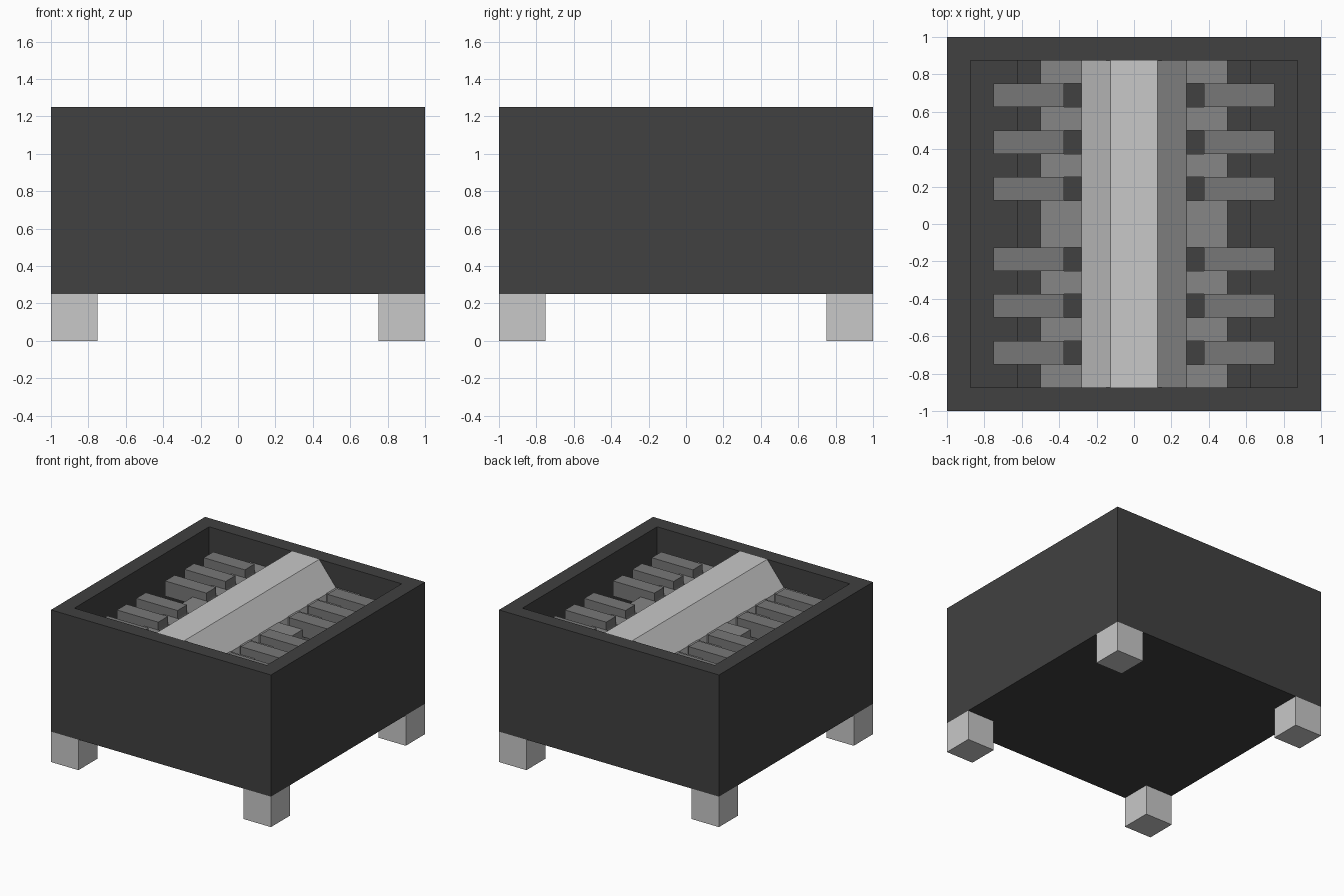
import bpy
import bmesh

cube = bpy.data.objects.get("Cube")
if cube:
    bpy.data.objects.remove(cube, do_unlink=True)


def material(name, value):
    mat = bpy.data.materials.new(name)
    mat.use_nodes = True
    color = (value, value, value, 1)
    mat.diffuse_color = color
    mat.node_tree.nodes["Principled BSDF"].inputs["Base Color"].default_value = color
    return mat


charcoal = material("charcoal", 0.052)
light_grey = material("light grey", 0.58)
mid_grey = material("mid grey", 0.24)
pipe_grey = material("pipe grey", 0.185)


def finish(bm, name, mat):
    bmesh.ops.recalc_face_normals(bm, faces=bm.faces)
    mesh = bpy.data.meshes.new(name)
    bm.to_mesh(mesh)
    bm.free()
    mesh.materials.append(mat)
    obj = bpy.data.objects.new(name, mesh)
    bpy.context.collection.objects.link(obj)
    return obj


def box(name, x, y, z, mat):
    """Box from (low, high) ranges on each axis."""
    bm = bmesh.new()
    bmesh.ops.create_cube(bm, size=1)
    for v in bm.verts:
        v.co = [r[0] if c < 0 else r[1] for c, r in zip(v.co, (x, y, z))]
    return finish(bm, name, mat)


def extrude(name, points, vector, mat):
    """Closed prism from a flat outline."""
    bm = bmesh.new()
    face = bm.faces.new([bm.verts.new(p) for p in points])
    new = bmesh.ops.extrude_face_region(bm, geom=[face], use_keep_orig=True)["geom"]
    bmesh.ops.translate(bm, vec=vector,
                        verts=[g for g in new if isinstance(g, bmesh.types.BMVert)])
    return finish(bm, name, mat)


IN = 0.875     # inner half width of the housing
BASE = 0.75    # top of the block inside
DECK = 1.06    # top of the side decks
PIPES = (0.125, 0.375, 0.625)

# Open housing: box with an inset top pushed down
bm = bmesh.new()
bmesh.ops.create_cube(bm, size=2)
for v in bm.verts:
    v.co.z = 0.25 if v.co.z < 0 else 1.25
top = max(bm.faces, key=lambda f: f.calc_center_median().z)
bmesh.ops.inset_region(bm, faces=[top], thickness=0.125, use_even_offset=True)
floor = bmesh.ops.extrude_discrete_faces(bm, faces=[top])["faces"][0]
for v in floor.verts:
    v.co.z = 0.375
finish(bm, "housing", charcoal)

# Feet
for sx in (-1, 1):
    for sy in (-1, 1):
        box("foot", sorted((sx, sx * 0.75)), sorted((sy, sy * 0.75)), (0, 0.25), light_grey)

# Inner block
box("inner_block", (-0.625, 0.625), (-IN, IN), (0.375, BASE), charcoal)

# Central ridge with sloped sides
half = [(0.125, 1.25), (0.28, 1.055), (0.28, BASE)]
outline = half + [(-x, z) for x, z in reversed(half)]
extrude("ridge", [(x, -IN, z) for x, z in outline], (0, 2 * IN, 0), light_grey)

# Pipes and the notched decks on both sides
slots = sorted([(y, y + 0.125) for y in PIPES] + [(-y - 0.125, -y) for y in PIPES])
for side, label in ((1, "left"), (-1, "right")):
    deck = [(0.5, -IN)]
    deck.append((0.28, -IN))
    for low, high in slots:
        deck += [(0.28, low), (0.375, low), (0.375, high), (0.28, high)]
    deck += [(0.28, IN), (0.5, IN)]
    extrude(label + "_deck", [(side * x, y, BASE) for x, y in deck],
            (0, 0, DECK - BASE), mid_grey)
    for slot in slots:
        box(label + "_pipe", sorted((side * 0.375, side * 0.75)), slot, (1.0, 1.125), pipe_grey)
